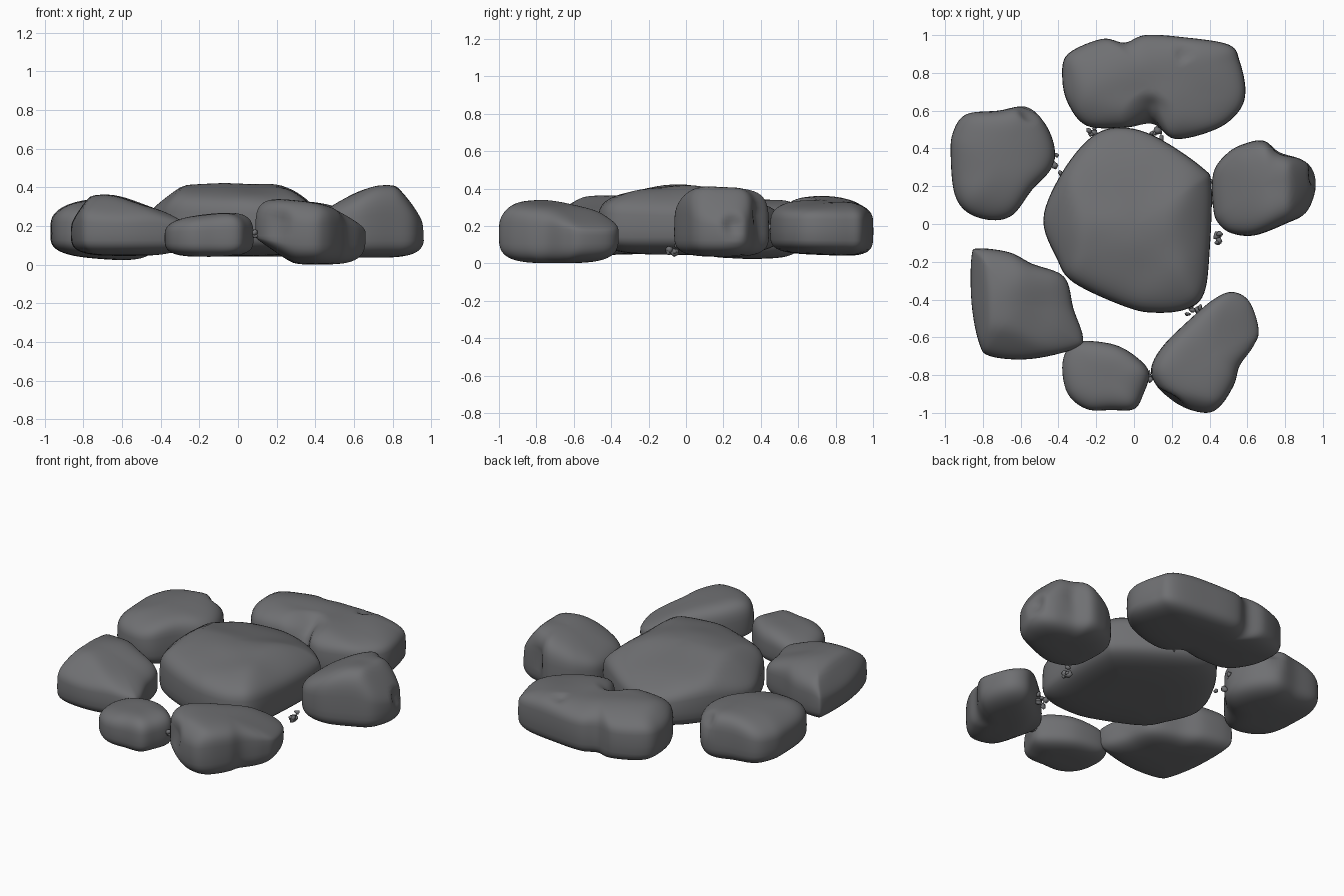
import bpy, bmesh, math, random
from mathutils import Vector, noise

if "Cube" in bpy.data.objects:
    bpy.data.objects.remove(bpy.data.objects["Cube"])

random.seed(4)
stone = bpy.data.materials.new("dark grey stone")
stone.diffuse_color = (0.16, 0.162, 0.17, 1)
stone.use_nodes = True
stone.node_tree.nodes["Principled BSDF"].inputs["Base Color"].default_value = stone.diffuse_color


def finish(name, bm):
    bmesh.ops.recalc_face_normals(bm, faces=bm.faces)
    me = bpy.data.meshes.new(name)
    bm.to_mesh(me)
    bm.free()
    for p in me.polygons:
        p.use_smooth = True
    me.materials.append(stone)
    ob = bpy.data.objects.new(name, me)
    bpy.context.collection.objects.link(ob)
    return ob


def smooth_loop(pts, steps=6):
    """Closed Catmull-Rom curve through the outline points."""
    out, n = [], len(pts)
    for i in range(n):
        a, b, c, d = (Vector(pts[(i + k) % n]) for k in (-1, 0, 1, 2))
        for s in range(steps):
            t = s / steps
            out.append(0.5 * (2 * b + (c - a) * t + (2 * a - 5 * b + 4 * c - d) * t * t
                              + (3 * b - a - 3 * c + d) * t ** 3))
    return out


def soft_min(hs, k=110):
    return -math.log(sum(math.exp(-k * h) for h in hs)) / k


def rock(name, outline, mid, planes, floors, n_top=4.2, n_bot=3.4, dents=()):
    """Rounded boulder: plan outline, top and underside cut by planes (x, y, z, slope x, slope y)."""
    loop = smooth_loop(outline)
    mid_pt = sum(loop, Vector((0, 0))) / len(loop)
    rings = 16

    def surface(p, r, up):
        n = n_top if up else n_bot
        t = max(0.0, 1 - r ** n) ** (1 / n)
        sign = 1 if up else -1
        hs = [sign * (z + gx * (p.x - x) + gy * (p.y - y)) for x, y, z, gx, gy in (planes if up else floors)]
        end = sign * (soft_min(hs) + 0.004)
        end = max(end, mid + .02) if up else min(max(end, 0), mid - .02)
        co = Vector((p.x, p.y, mid + (end - mid) * t))
        if up:
            co.z += 0.01 * noise.noise(co * 4.5) * t
        for x, y, z, rad, depth in dents:
            d = (co - Vector((x, y, z))).length / rad
            if d < 1:
                inward = Vector((mid_pt.x, mid_pt.y, mid)) - co
                co += inward.normalized() * depth * (1 - d * d) ** 2
        return co

    bm = bmesh.new()
    levels = [(math.sin(math.pi / 2 * k / rings), False) for k in range(1, rings)]
    levels += [(1.0, True)]
    levels += [(math.sin(math.pi / 2 * k / rings), True) for k in range(rings - 1, 0, -1)]
    grid = [[bm.verts.new(surface(mid_pt.lerp(p, r), r, up)) for p in loop] for r, up in levels]
    n = len(loop)
    for lo, hi in zip(grid, grid[1:]):
        for i in range(n):
            j = (i + 1) % n
            bm.faces.new((lo[i], lo[j], hi[j], hi[i]))
    for ring, up in ((grid[0], False), (grid[-1], True)):
        pole = bm.verts.new(surface(mid_pt, 0, up))
        for i in range(n):
            bm.faces.new((ring[i], ring[(i + 1) % n], pole))
    return finish(name, bm)


# Large middle boulder with a cross ridge
rock("centre_rock",
     [(-.48, .02), (-.40, .24), (-.25, .44), (-.1, .51), (.1, .47), (.36, .3), (.41, .2),
      (.40, -.15), (.37, -.37), (.28, -.45), (.12, -.47), (-.04, -.44), (-.32, -.31), (-.41, -.18)],
     .18,
     [(0, 0, .418, 0, 0), (0, -.08, .42, 0, .17), (0, .03, .42, 0, -.24),
      (-.29, 0, .41, .65, 0), (.22, 0, .41, -.4, 0)],
     [(0, 0, .05, 0, 0)], n_top=5)

# Wide boulder at the back
rock("back_rock",
     [(-.38, .78), (-.35, .9), (-.17, .98), (-.05, .96), (.06, 1.0), (.25, .99), (.5, .95),
      (.56, .86), (.59, .7), (.55, .59), (.43, .5), (.22, .45), (.1, .53), (-.05, .51),
      (-.25, .52), (-.35, .64)],
     .17,
     [(-.2, .72, .365, -.08, 0), (0, .75, .365, 0, -.26), (0, .62, .36, 0, .35), (-.27, .7, .37, .5, 0)],
     [(.1, .7, .05, 0, -.04)], n_top=5, n_bot=4,
     dents=[(.08, .56, .32, .15, .06), (.27, .9, .31, .06, .03)])

# Boulder on the right, highest at its outer side
rock("right_rock",
     [(.42, .08), (.42, .27), (.5, .38), (.6, .43), (.69, .44), (.77, .38), (.89, .34),
      (.95, .28), (.96, .18), (.91, .06), (.8, .0), (.64, -.06), (.52, -.05), (.45, .0)],
     .16,
     [(.75, .2, .41, 0, 0), (.72, .2, .41, .4, 0), (.82, .2, .41, -1.1, 0)],
     [(.7, .2, .04, 0, 0)],
     dents=[(.78, .4, .25, .08, .02), (.94, .25, .2, .08, .04)])

# Boulder at the front right, sloping down to the right and back
rock("front_right_rock",
     [(.09, -.77), (.15, -.65), (.29, -.51), (.42, -.4), (.52, -.36), (.61, -.41), (.66, -.56),
      (.63, -.65), (.56, -.75), (.53, -.85), (.46, -.96), (.38, -1.0), (.24, -.96), (.13, -.87)],
     .15,
     [(.2, -.8, .345, -.14, -.08), (.5, -.6, .27, -.4, -.15), (.3, -.93, .335, 0, .6)],
     [(.4, -.7, .005, 0, 0), (.28, -.7, .01, -.6, 0)],
     dents=[(.2, -.93, .22, .11, .03)])

# Squarish boulder at the front left
rock("front_left_rock",
     [(-.86, -.17), (-.82, -.13), (-.66, -.15), (-.54, -.21), (-.37, -.28), (-.32, -.45),
      (-.27, -.6), (-.31, -.66), (-.55, -.715), (-.76, -.70), (-.82, -.63), (-.86, -.42)],
     .16,
     [(-.7, -.5, .36, 0, 0), (-.65, -.5, .36, -.32, 0), (-.77, -.5, .36, 1.2, 0),
      (-.6, -.35, .36, 0, -.2), (-.6, -.55, .36, 0, .5)],
     [(-.6, -.45, .05, 0, 0)], n_top=4.5)

# Small boulder at the front
rock("front_small_rock",
     [(-.38, -.76), (-.35, -.66), (-.27, -.62), (-.1, -.64), (.02, -.71), (.08, -.79),
      (.05, -.9), (.0, -.98), (-.12, -.985), (-.25, -.98), (-.35, -.9)],
     .14,
     [(0, -.8, .28, .14, 0), (0, -.8, .28, 0, .08)],
     [(0, -.8, .045, 0, 0)], n_top=3.4)

# Boulder at the back left
rock("back_left_rock",
     [(-.97, .35), (-.96, .48), (-.89, .58), (-.72, .6), (-.57, .62), (-.47, .53), (-.42, .4),
      (-.44, .29), (-.54, .18), (-.64, .05), (-.75, .02), (-.88, .06), (-.95, .16)],
     .16,
     [(-.7, .35, .345, 0, 0), (-.76, .35, .345, .3, 0), (-.65, .35, .345, -.2, 0), (-.7, .25, .345, 0, .25)],
     [(-.6, .3, .02, 0, 0), (-.7, .3, .03, -.1, 0)], n_top=4.5,
     dents=[(-.56, .59, .28, .08, .03)])


# Small jagged chips caught between the boulders
def chips(name, x, y, z, spread, count):
    bm = bmesh.new()
    for _ in range(count):
        c = Vector((x, y, z)) + Vector([random.uniform(-1, 1) * s for s in spread])
        size = [random.uniform(.01, .03) for _ in range(3)]
        for v in bmesh.ops.create_icosphere(bm, subdivisions=1, radius=1)["verts"]:
            k = random.uniform(.5, 1.1)
            v.co = c + Vector([v.co[i] * size[i] * k for i in range(3)])
    finish(name, bm)


chips("chips_right_low", .445, -.06, .08, (.01, .05, .02), 8)
chips("chips_right_high", .42, .2, .17, (.02, .09, .06), 6)
chips("chips_front_right", .32, -.46, .1, (.05, .03, .03), 8)
chips("chips_back", .13, .48, .18, (.07, .03, .05), 8)
chips("chips_back_left", -.22, .49, .17, (.03, .02, .04), 4)
chips("chips_left", -.41, .32, .15, (.02, .05, .04), 4)
chips("chips_front", .085, -.79, .17, (.01, .05, .04), 4)
